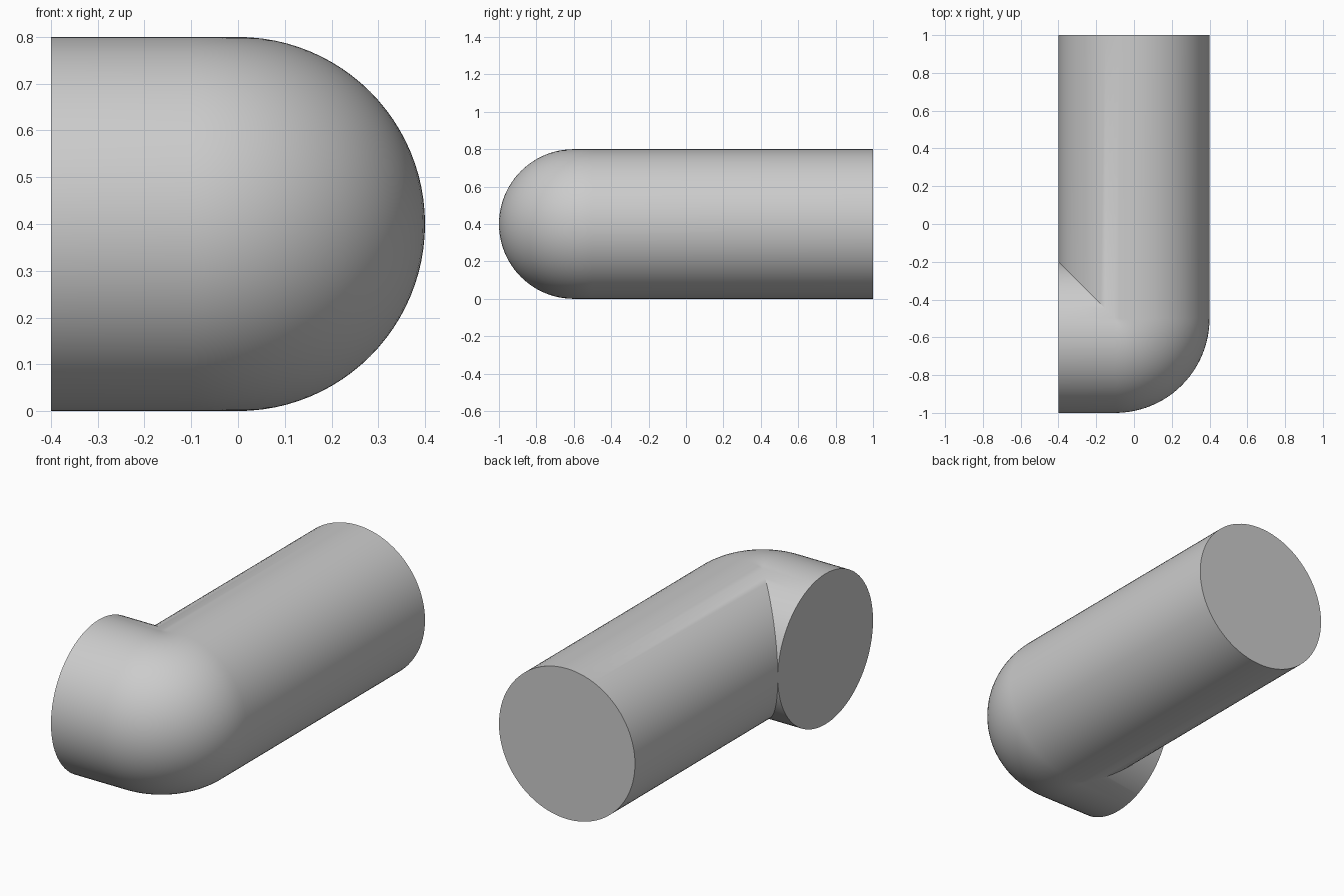
import bpy
import bmesh
from math import cos, sin, pi, radians

cube = bpy.data.objects.get("Cube")
if cube:
    bpy.data.objects.remove(cube, do_unlink=True)

RADIUS = 0.4           # pipe radius
BEND = 0.1             # bend radius of the pipe's centre line
CX, CY = -0.1, -0.5    # centre of the bend
SIDES, STEPS = 96, 24

grey = bpy.data.materials.new("light_grey")
grey.use_nodes = True
colour = (0.6, 0.6, 0.6, 1)
grey.diffuse_color = colour
grey.node_tree.nodes["Principled BSDF"].inputs["Base Color"].default_value = colour

bm = bmesh.new()


def add_ring(place):
    """One pipe section; place turns the sideways offset into x and y."""
    ring = []
    for i in range(SIDES):
        t = 2 * pi * i / SIDES
        x, y = place(RADIUS * cos(t))
        ring.append(bm.verts.new((x, y, RADIUS + RADIUS * sin(t))))
    return ring


def bend_section(angle):
    def place(u):
        d = BEND + u
        if d < 0:      # inner side meets in a sharp mitre
            return CX + d, CY - d
        return CX + d * cos(angle), CY - d * sin(angle)
    return place


# Long arm end, rounded bend, short arm end
rings = [add_ring(lambda u: (u, 1.0))]
rings += [add_ring(bend_section(pi / 2 * k / STEPS)) for k in range(STEPS + 1)]
rings.append(add_ring(lambda u: (-RADIUS, CY - BEND - u)))

# Skin between sections and flat end caps
for a, b in zip(rings, rings[1:]):
    for i in range(SIDES):
        j = (i + 1) % SIDES
        bm.faces.new((a[i], a[j], b[j], b[i]))
bm.faces.new(rings[0])
bm.faces.new(rings[-1])

bmesh.ops.remove_doubles(bm, verts=bm.verts, dist=0.0001)
bmesh.ops.recalc_face_normals(bm, faces=bm.faces)

mesh = bpy.data.meshes.new("elbow_pipe")
bm.to_mesh(mesh)
bm.free()
mesh.materials.append(grey)
pipe = bpy.data.objects.new("elbow_pipe", mesh)
bpy.context.collection.objects.link(pipe)

# Smooth skin with crisp caps and mitre
bpy.ops.object.select_all(action='DESELECT')
pipe.select_set(True)
bpy.context.view_layer.objects.active = pipe
bpy.ops.object.shade_smooth_by_angle(angle=radians(30))
